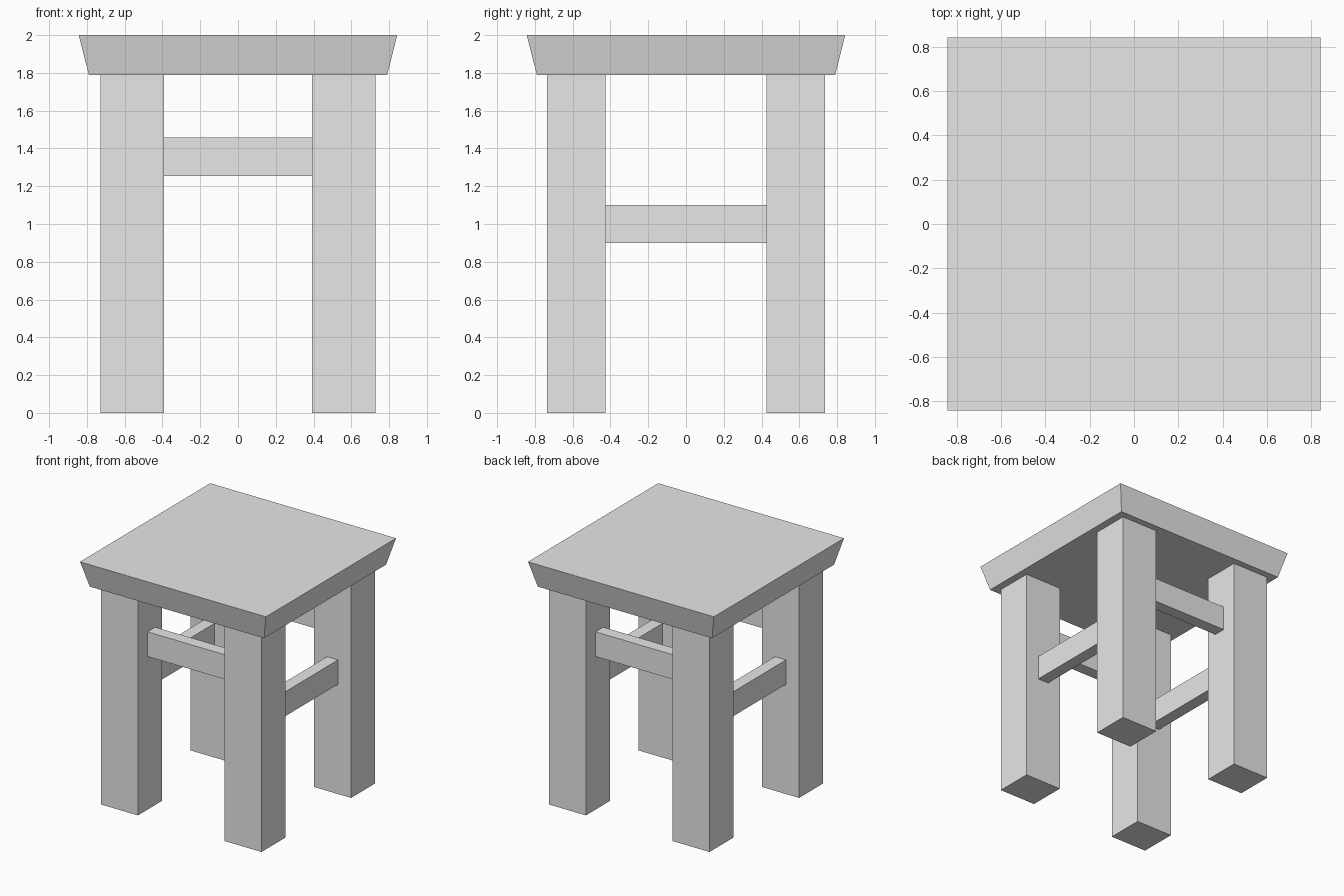
import bpy
import bmesh

cube = bpy.data.objects.get("Cube")
if cube:
    bpy.data.objects.remove(cube, do_unlink=True)

grey = bpy.data.materials.new("light_grey")
grey.use_nodes = True
colour = (0.8, 0.8, 0.8, 1)
grey.diffuse_color = colour
grey.node_tree.nodes["Principled BSDF"].inputs["Base Color"].default_value = colour


def box(name, low, high, flare=1.0):
    """Box between two corners; flare widens its top face."""
    bm = bmesh.new()
    bmesh.ops.create_cube(bm, size=1)
    for v in bm.verts:
        spread = flare if v.co.z > 0 else 1.0
        for i in range(3):
            half = (high[i] - low[i]) * (spread if i < 2 else 1.0)
            v.co[i] = (low[i] + high[i]) / 2 + v.co[i] * half
    mesh = bpy.data.meshes.new(name)
    bm.to_mesh(mesh)
    bm.free()
    mesh.materials.append(grey)
    obj = bpy.data.objects.new(name, mesh)
    bpy.context.collection.objects.link(obj)
    return obj


def span(a, b, side):
    """Range a..b mirrored to the given side."""
    return sorted((a * side, b * side))


SEAT_BOTTOM = 1.79
LEG_X = (0.393, 0.728)
LEG_Y = (0.425, 0.735)
RAIL = (0.51, 0.61)

# Seat with sides flaring outward to the top
box("seat", (-0.79, -0.79, SEAT_BOTTOM), (0.79, 0.79, 2), flare=0.843 / 0.79)

# Four square legs
for sy, depth in ((-1, "front"), (1, "back")):
    for sx, side in ((-1, "right"), (1, "left")):
        x, y = span(*LEG_X, sx), span(*LEG_Y, sy)
        box(f"{depth}_{side}_leg", (x[0], y[0], 0), (x[1], y[1], SEAT_BOTTOM))

# High rails at front and back
for sy, depth in ((-1, "front"), (1, "back")):
    y = span(*RAIL, sy)
    box(f"{depth}_rail", (-LEG_X[0], y[0], 1.255), (LEG_X[0], y[1], 1.457))

# Low rails at both sides
for sx, side in ((-1, "right"), (1, "left")):
    x = span(*RAIL, sx)
    box(f"{side}_rail", (x[0], -LEG_Y[0], 0.9), (x[1], LEG_Y[0], 1.1))
